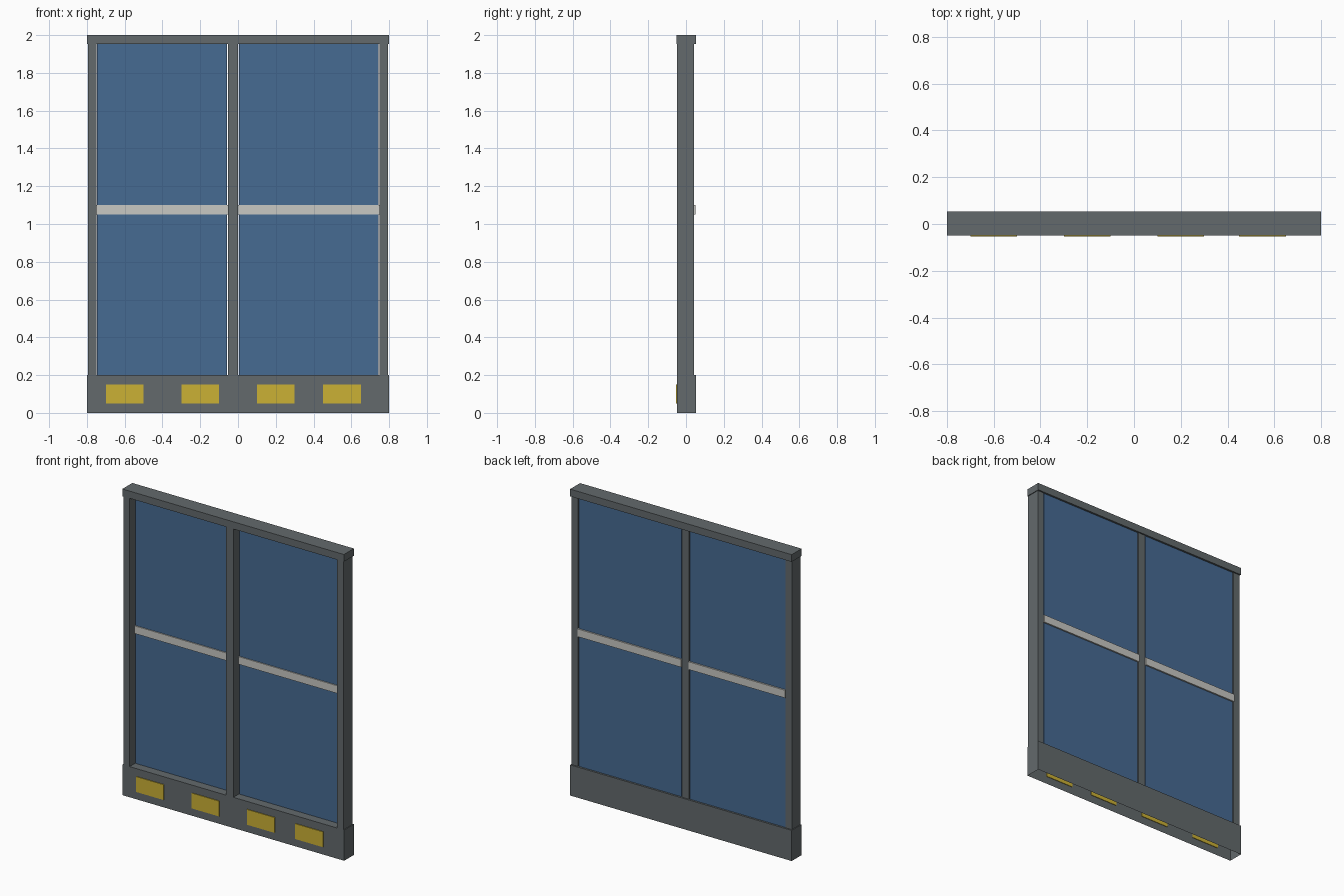
import bpy, bmesh

if "Cube" in bpy.data.objects:
    bpy.data.objects.remove(bpy.data.objects["Cube"])


def material(name, rgb):
    m = bpy.data.materials.new(name)
    m.diffuse_color = (*rgb, 1)
    m.use_nodes = True
    m.node_tree.nodes["Principled BSDF"].inputs["Base Color"].default_value = m.diffuse_color
    return m


GREY = material("frame grey", (0.125, 0.143, 0.15))
BLUE = material("glass blue", (0.062, 0.145, 0.29))
YELLOW = material("plate yellow", (0.6, 0.44, 0.035))
PALE = material("bar pale grey", (0.58, 0.58, 0.55))


def box(name, x, y, z, mat, open_bottom=False):
    """Box from (min, max) ranges, optionally without its underside."""
    bm = bmesh.new()
    bmesh.ops.create_cube(bm, size=1)
    for v in bm.verts:
        v.co = [r[0] if c < 0 else r[1] for c, r in zip(v.co, (x, y, z))]
    if open_bottom:
        bm.normal_update()
        under = [f for f in bm.faces if f.normal.z < -0.9]
        bmesh.ops.delete(bm, geom=under, context='FACES')
    mesh = bpy.data.meshes.new(name)
    bm.to_mesh(mesh)
    bm.free()
    mesh.materials.append(mat)
    obj = bpy.data.objects.new(name, mesh)
    bpy.context.collection.objects.link(obj)
    return obj


# Hollow base and top rail
box("base", (-0.8, 0.8), (-0.0475, 0.0525), (0, 0.2), GREY, open_bottom=True)
box("top_rail", (-0.8, 0.8), (-0.05, 0.0525), (1.953, 2), GREY)

# Upright posts
for name, x in (("left_post", (-0.795, -0.75)),
                ("middle_post", (-0.052, 0.0)),
                ("right_post", (0.75, 0.795))):
    box(name, x, (-0.0475, 0.0435), (0.2, 1.953), GREY)

# Glass panes with a narrow gap at the posts, and a cross bar on each
for side, x0, x1 in (("left", -0.75, -0.052), ("right", 0.0, 0.75)):
    box(side + "_pane", (x0 + 0.004, x1 - 0.005), (0.01, 0.04), (0.2, 1.953), BLUE)
    box(side + "_cross_bar", (x0, x1), (0.003, 0.05), (1.05, 1.1), PALE)

# Yellow plates set through the front of the base
for i, x in enumerate((-0.7, -0.3, 0.1, 0.45)):
    box(f"plate_{i + 1}", (x, x + 0.2), (-0.0525, -0.0435), (0.05, 0.15), YELLOW)
